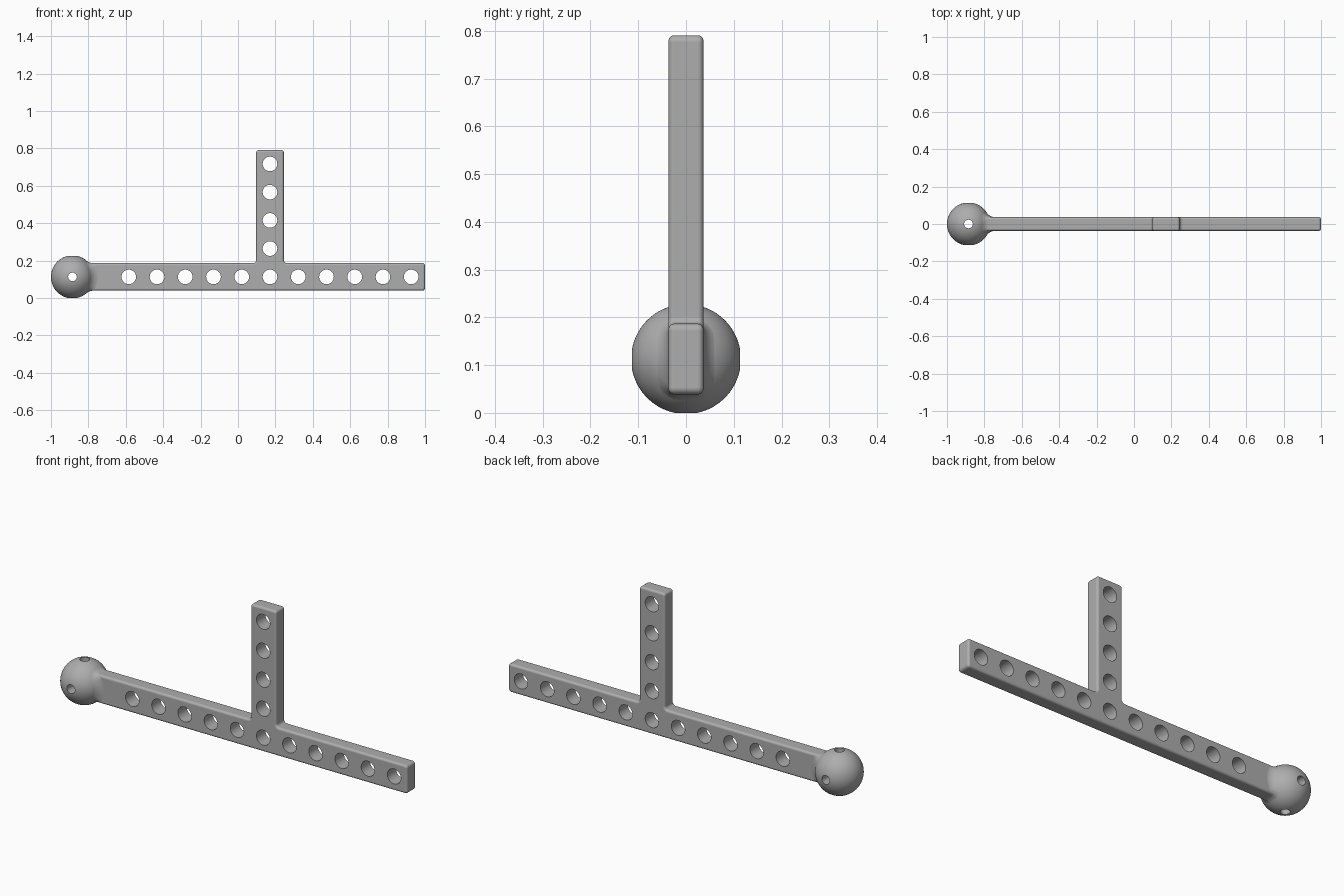
import bpy, bmesh, math
from mathutils import Vector, Matrix

if "Cube" in bpy.data.objects:
    bpy.data.objects.remove(bpy.data.objects["Cube"])

R, HOLE, PIN = 0.115, 0.039, 0.023          # ball, bar hole and ball hole radii
HY, HZ, EDGE, FILLET = 0.0367, 0.074, 0.012, 0.06
ZC = math.sqrt(R * R - PIN * PIN)           # ball hole rim rests on z = 0
BALL = Vector((R - 1, 0, ZC))
PITCH, LAST = 0.151, 1 - HZ                 # hole spacing, last hole position
UX = LAST - 5 * PITCH                       # upright axis
TOP = ZC + 4 * PITCH + HZ


def make(name, bm):
    bmesh.ops.recalc_face_normals(bm, faces=bm.faces)
    me = bpy.data.meshes.new(name)
    bm.to_mesh(me)
    bm.free()
    ob = bpy.data.objects.new(name, me)
    bpy.context.collection.objects.link(ob)
    return ob


def loft(name, rings):
    bm = bmesh.new()
    vs = [[bm.verts.new(p) for p in ring] for ring in rings]
    n = len(vs[0])
    for a, b in zip(vs, vs[1:]):
        for i in range(n):
            j = (i + 1) % n
            bm.faces.new((a[i], a[j], b[j], b[i]))
    bm.faces.new(vs[0][::-1])
    bm.faces.new(vs[-1])
    return make(name, bm)


def rounded(corners, convex, concave=0, inset=0, seg=6):
    """Counter-clockwise right-angled outline with rounded corners."""
    out, n = [], len(corners)
    for i in range(n):
        c = Vector(corners[i])
        e1 = (c - Vector(corners[i - 1])).normalized()
        e2 = (Vector(corners[(i + 1) % n]) - c).normalized()
        left = e1.x * e2.y - e1.y * e2.x > 0
        r = convex - inset if left else concave + inset
        c = c + inset * (Vector((-e1.y, e1.x)) + Vector((-e2.y, e2.x)))
        mid = c + r * (e2 - e1)
        for k in range(seg + 1):
            t = math.pi / 2 * k / seg
            out.append(mid - r * math.cos(t) * e2 + r * math.sin(t) * e1)
    return out


def boolean(ob, other, op):
    m = ob.modifiers.new(op, 'BOOLEAN')
    m.operation, m.solver, m.object = op, 'EXACT', other
    bpy.context.view_layer.objects.active = ob
    bpy.ops.object.modifier_apply(modifier=m.name)
    bpy.data.objects.remove(other, do_unlink=True)


def drill(ob, x, z, radius, axis='Y'):
    bm = bmesh.new()
    bmesh.ops.create_cone(bm, cap_ends=True, segments=48, radius1=radius,
                          radius2=radius, depth=0.5)
    if axis == 'Y':
        bm.transform(Matrix.Rotation(math.pi / 2, 4, 'X'))
    bm.transform(Matrix.Translation((x, 0, z)))
    boolean(ob, make("drill", bm), 'DIFFERENCE')


# T-shaped bar with rounded edges, lofted from front face to back face
x0, lo, hi = BALL.x + 0.03, ZC - HZ, ZC + HZ
tee = [(x0, lo), (1, lo), (1, hi), (UX + HZ, hi), (UX + HZ, TOP),
       (UX - HZ, TOP), (UX - HZ, hi), (x0, hi)]
rings = []
for side in (-1, 1):
    for k in range(7)[::side]:
        t = math.pi / 2 * k / 6
        y = side * (HY - EDGE + EDGE * math.sin(t))
        ring = rounded(tee, EDGE * 1.2, 0.016, EDGE * (1 - math.cos(t)))
        rings.append([(p.x, y, p.y) for p in ring])
bracket = loft("ball_end_bracket", rings)

# Ball
bm = bmesh.new()
bmesh.ops.create_uvsphere(bm, u_segments=96, v_segments=48, radius=R)
bm.transform(Matrix.Translation(BALL))
ball = make("ball", bm)

# Neck: rolling fillet between the bar section and the ball, sunk very slightly
sink = 0.0004
hy, hz, rad = HY - sink, HZ - sink, R - sink
outline = rounded([(-hy, -hz), (hy, -hz), (hy, hz), (-hy, hz)], EDGE)
section = []
for p, q in zip(outline, outline[1:] + outline[:1]):
    steps = max(1, round((q - p).length / 0.008))
    section += [p.lerp(q, k / steps) for k in range(steps)]
cols = []
for p in section:
    core = Vector((max(-hy + EDGE, min(hy - EDGE, p.x)),
                   max(-hz + EDGE, min(hz - EDGE, p.y))))
    n = (p - core).normalized()
    q = p + FILLET * n
    c = Vector((math.sqrt((rad + FILLET) ** 2 - q.length_squared), q.x, q.y))
    a, b = -c.normalized(), Vector((0, -n.x, -n.y))
    col = [Vector((0.03, p.x * 0.5, p.y * 0.5))]
    col += [c + FILLET * a.slerp(b, k / 10) for k in range(11)]
    col.append(Vector((0.17, p.x * 0.7, p.y * 0.7)))
    cols.append([v + BALL for v in col])
neck = loft("neck", list(zip(*cols)))

boolean(bracket, ball, 'UNION')
boolean(bracket, neck, 'UNION')

# Holes along the bar, up the upright and through the ball
for i in range(11):
    drill(bracket, LAST - i * PITCH, ZC, HOLE)
for i in range(1, 5):
    drill(bracket, UX, ZC + i * PITCH, HOLE)
for axis in 'YZ':
    drill(bracket, BALL.x, ZC, PIN, axis)

# Dark grey finish
grey = bpy.data.materials.new("dark_grey")
grey.diffuse_color = (0.42, 0.42, 0.42, 1)
grey.use_nodes = True
grey.node_tree.nodes["Principled BSDF"].inputs["Base Color"].default_value = grey.diffuse_color
bracket.data.materials.clear()
bracket.data.materials.append(grey)

bpy.ops.object.select_all(action='DESELECT')
bracket.select_set(True)
bpy.context.view_layer.objects.active = bracket
bpy.ops.object.shade_smooth_by_angle(angle=math.radians(35))
wn = bracket.modifiers.new("even_shading", 'WEIGHTED_NORMAL')
wn.keep_sharp = True
